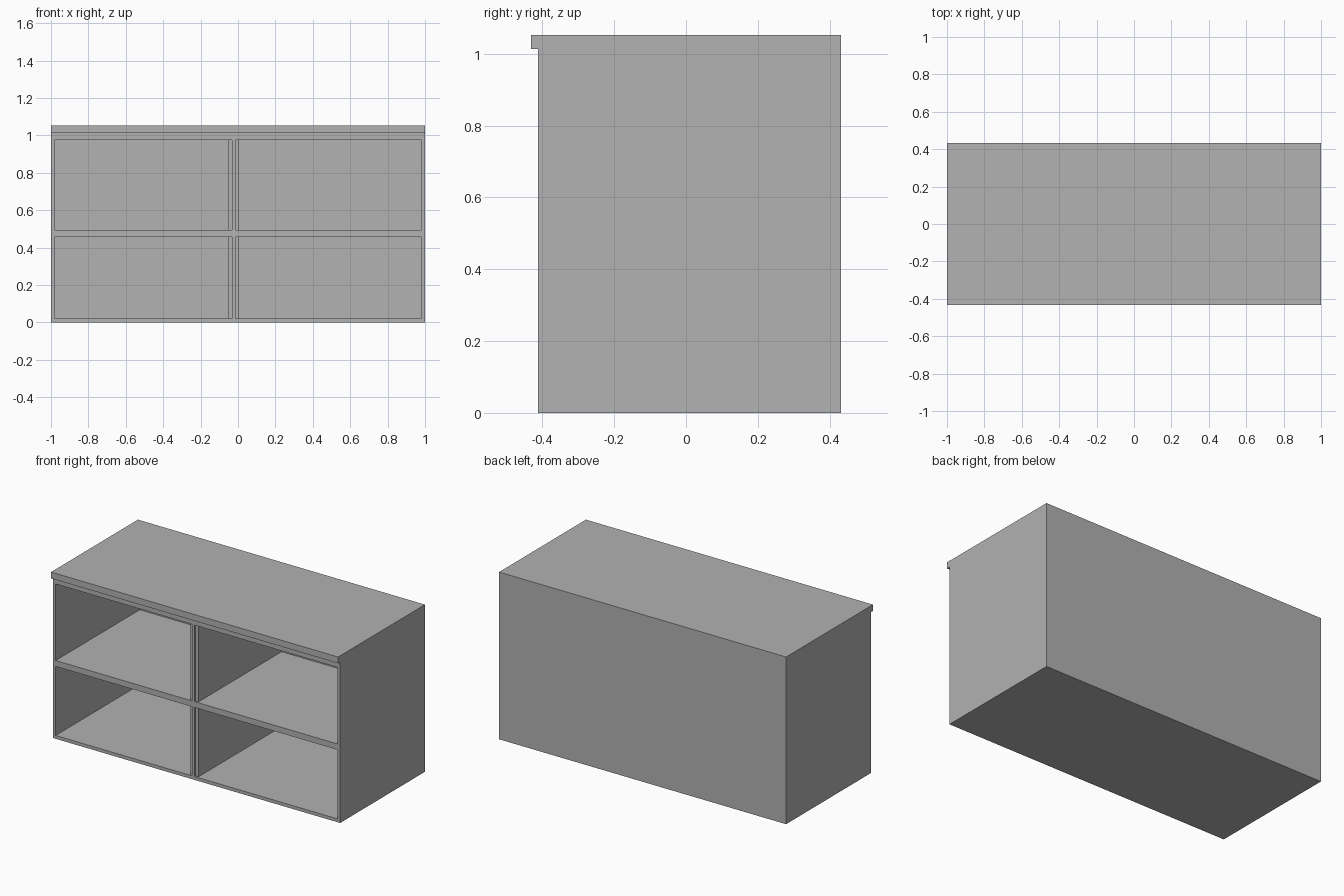
import bpy
import bmesh
from mathutils import Vector

if "Cube" in bpy.data.objects:
    bpy.data.objects.remove(bpy.data.objects["Cube"])

grey = bpy.data.materials.new("plain grey")
grey.use_nodes = True
GREY = (0.445, 0.445, 0.445, 1)
grey.diffuse_color = GREY
grey.node_tree.nodes["Principled BSDF"].inputs["Base Color"].default_value = GREY


def prism(name, outline, push):
    """Extrude a closed 3D outline along a vector into a solid."""
    bm = bmesh.new()
    face = bm.faces.new([bm.verts.new(p) for p in outline])
    grown = bmesh.ops.extrude_face_region(bm, geom=[face])["geom"]
    verts = [g for g in grown if isinstance(g, bmesh.types.BMVert)]
    bmesh.ops.translate(bm, verts=verts, vec=Vector(push))
    bmesh.ops.recalc_face_normals(bm, faces=bm.faces)
    mesh = bpy.data.meshes.new(name)
    bm.to_mesh(mesh)
    bm.free()
    mesh.materials.append(grey)
    obj = bpy.data.objects.new(name, mesh)
    bpy.context.collection.objects.link(obj)
    return obj


FRONT, BACK, LIP = -0.412, 0.432, -0.432
HEIGHT, LIP_Z = 1.053, 1.013
INNER_BACK = 0.425
STEP = FRONT + 0.01      # front of the recessed divider cheeks

# Cabinet body: side profile with an overhanging front lip
side = [(FRONT, 0), (BACK, 0), (BACK, HEIGHT), (LIP, HEIGHT), (LIP, LIP_Z), (FRONT, LIP_Z)]
cabinet = prism("cabinet_body", [(-1, y, z) for y, z in side], (2, 0, 0))

# Four open compartments, each stepped beside the central divider
cutters = []
for outer, cheek, divider in ((-0.982, -0.05, -0.031), (0.982, 0.006, -0.014)):
    for low, high in ((0.021, 0.456), (0.493, 0.975)):
        plan = [(outer, FRONT - 0.1), (divider, FRONT - 0.1), (divider, STEP),
                (cheek, STEP), (cheek, INNER_BACK), (outer, INNER_BACK)]
        cutter = prism("compartment_cutter", [(x, y, low) for x, y in plan], (0, 0, high - low))
        cutter.hide_render = True
        cutters.append(cutter)
        cut = cabinet.modifiers.new("compartment", "BOOLEAN")
        cut.operation = "DIFFERENCE"
        cut.solver = "EXACT"
        cut.object = cutter

# Bake the cuts and drop the cutters
graph = bpy.context.evaluated_depsgraph_get()
baked = bpy.data.meshes.new_from_object(cabinet.evaluated_get(graph))
cabinet.modifiers.clear()
cabinet.data = baked
for cutter in cutters:
    bpy.data.objects.remove(cutter)
